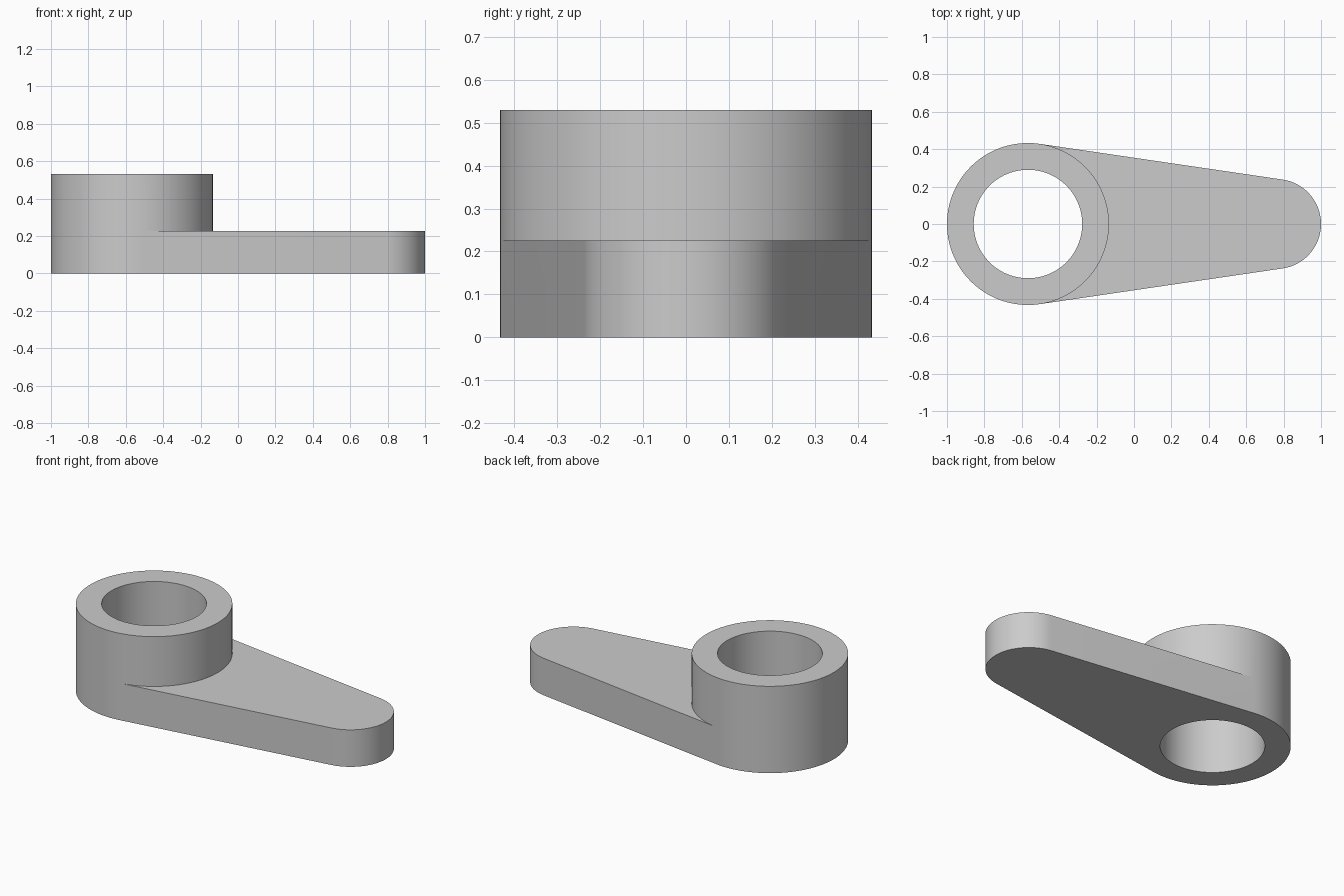
import bpy, bmesh, math

if "Cube" in bpy.data.objects:
    bpy.data.objects.remove(bpy.data.objects["Cube"])

HUB_X, HUB_R, BORE_R, HUB_H = -0.567, 0.433, 0.29, 0.53
TIP_X, TIP_R, ARM_H = 0.76, 0.24, 0.226
FRONT, BACK, TIP = 48, 56, 40          # segments per arc

# Angle at which the arm's straight sides touch both circles
tan = math.acos((HUB_R - TIP_R) / (TIP_X - HUB_X))


def arc(a0, a1, n):
    return [a0 + (a1 - a0) * i / n for i in range(n + 1)]


bm = bmesh.new()


def row(cx, r, z, angles):
    return [bm.verts.new((cx + r * math.cos(a), r * math.sin(a), z)) for a in angles]


def bridge(a, b, indices):
    n = len(a)
    for i in indices:
        j = (i + 1) % n
        bm.faces.new((a[i], a[j], b[j], b[i]))


# Hub: tube whose lower front wall is left open where the arm joins
angles = arc(-tan, tan, FRONT) + arc(tan, 2 * math.pi - tan, BACK)[1:-1]
n = len(angles)
outer = [row(HUB_X, HUB_R, z, angles) for z in (0, ARM_H, HUB_H)]
inner = [row(HUB_X, BORE_R, z, angles) for z in (0, HUB_H)]
bridge(outer[0], outer[1], range(FRONT, n))
bridge(outer[1], outer[2], range(n))
bridge(outer[2], inner[1], range(n))
bridge(inner[1], inner[0], range(n))
bridge(inner[0], outer[0], range(n))

# Arm: tapered plate with a rounded tip, tangent to the hub
tip = [row(TIP_X, TIP_R, z, arc(-tan, tan, TIP)) for z in (0, ARM_H)]
bridge(tip[0], tip[1], range(TIP))
for k in (0, -1):
    h = 0 if k == 0 else FRONT
    bm.faces.new((outer[0][h], tip[0][k], tip[1][k], outer[1][h]))
for level in (0, 1):
    bm.faces.new(tip[level] + outer[level][FRONT::-1])

bmesh.ops.recalc_face_normals(bm, faces=bm.faces)
mesh = bpy.data.meshes.new("lever_arm")
bm.to_mesh(mesh)
bm.free()
lever = bpy.data.objects.new("lever_arm", mesh)
bpy.context.collection.objects.link(lever)

# Smooth the round walls, keep the rims sharp
bpy.context.view_layer.objects.active = lever
lever.select_set(True)
bpy.ops.object.shade_smooth_by_angle(angle=math.radians(30))
